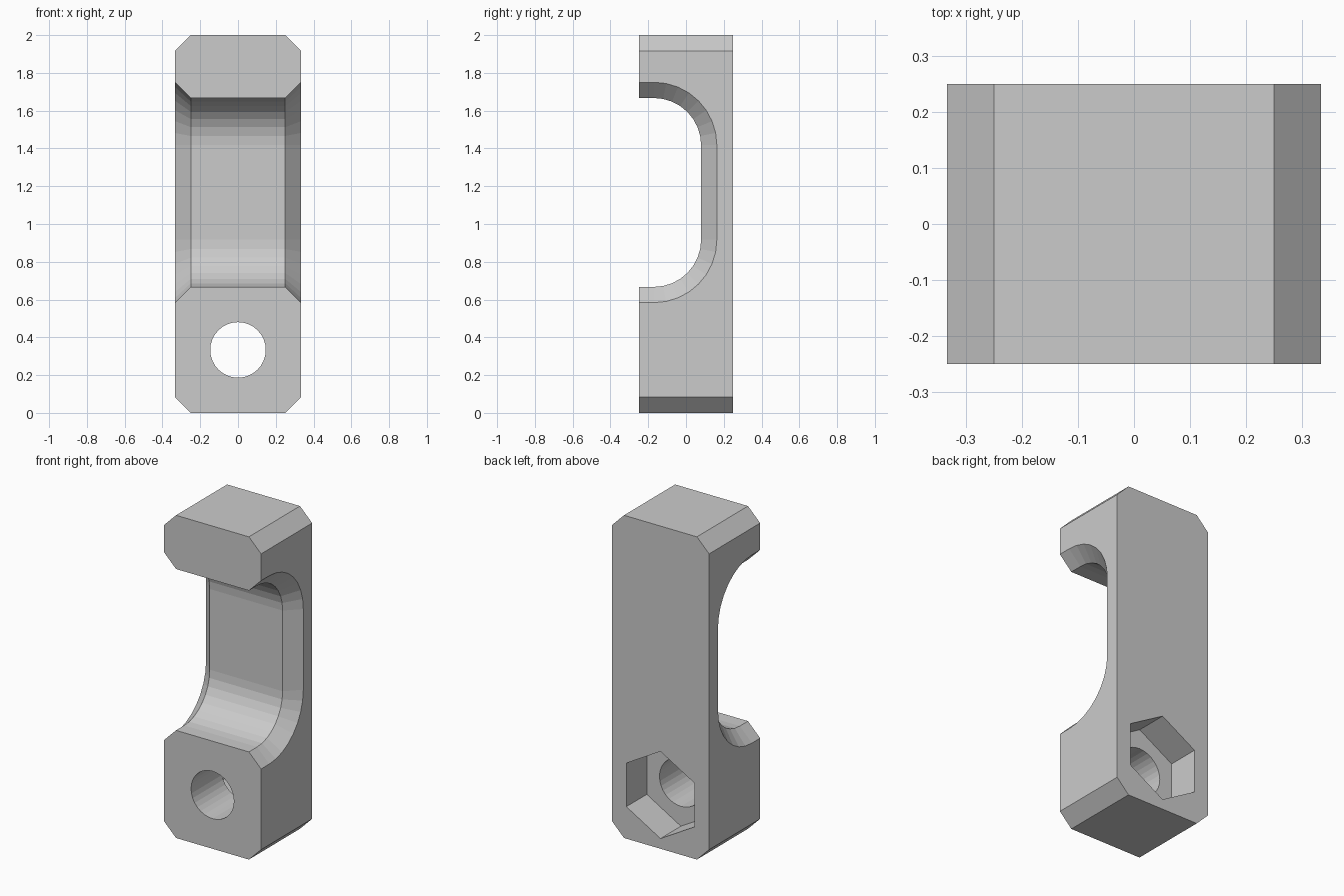
import bpy, bmesh
from math import sin, cos, pi, radians

if "Cube" in bpy.data.objects:
    bpy.data.objects.remove(bpy.data.objects["Cube"])

W, D, H, C = 1/3, 0.25, 2.0, 1/12   # half width, half depth, height, chamfer


def loft(name, rings):
    """Closed solid through matching rings of points."""
    bm = bmesh.new()
    loops = [[bm.verts.new(p) for p in ring] for ring in rings]
    n = len(loops[0])
    for a, b in zip(loops, loops[1:]):
        for i in range(n):
            j = (i + 1) % n
            bm.faces.new((a[i], a[j], b[j], b[i]))
    bm.faces.new(loops[0])
    bm.faces.new(loops[-1])
    bmesh.ops.recalc_face_normals(bm, faces=bm.faces)
    me = bpy.data.meshes.new(name)
    bm.to_mesh(me)
    bm.free()
    ob = bpy.data.objects.new(name, me)
    bpy.context.collection.objects.link(ob)
    return ob


def prism(name, pts, y0, y1):
    return loft(name, [[(x, y, z) for x, z in pts] for y in (y0, y1)])


def ngon(n, r, z):
    return [(r * sin(2 * pi * i / n), z + r * cos(2 * pi * i / n)) for i in range(n)]


def recess_ring(x, d):
    """Rounded C profile in the yz plane, grown outward by d."""
    r, cy, z0, z1, steps = 0.25 + d, -0.17, 0.917, 1.417, 8
    pts = [(x, -0.4, z0 - r)]
    for zc, start in ((z0, -90), (z1, 0)):
        for i in range(steps + 1):
            a = radians(start + 90 * i / steps)
            pts.append((x, cy + r * cos(a), zc + r * sin(a)))
    return pts + [(x, -0.4, z1 + r)]


# Bar with chamfered corners
w = W - C
body = prism("clamp_body", [(-w, 0), (w, 0), (W, C), (W, H - C), (w, H),
                            (-w, H), (-W, H - C), (-W, C)], -D, D)

# Cutters: flared grip recess, bolt hole, hexagonal nut pocket
e = 0.05
cutters = [
    loft("recess_cutter", [recess_ring(-W - e, C + e), recess_ring(-w, 0),
                           recess_ring(w, 0), recess_ring(W + e, C + e)]),
    prism("bolt_hole_cutter", ngon(32, 0.147, 1/3), -0.4, 0.4),
    prism("nut_pocket_cutter", ngon(6, 0.27, 1/3), 0.05, 0.4),
]
for cutter in cutters:
    cutter.hide_render = True
    cutter.hide_set(True)
    mod = body.modifiers.new(cutter.name, 'BOOLEAN')
    mod.operation = 'DIFFERENCE'
    mod.solver = 'EXACT'
    mod.object = cutter
